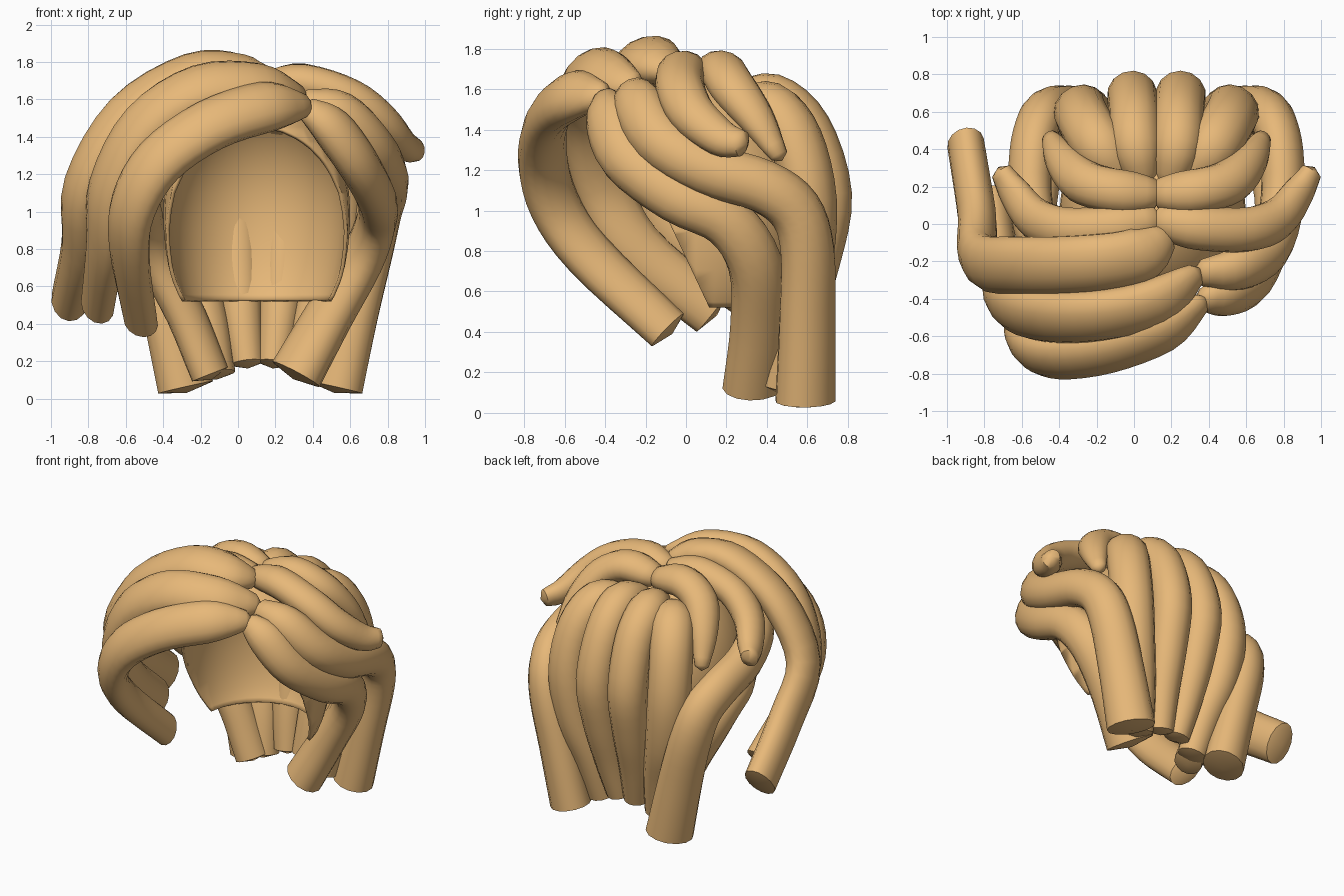
import bpy, bmesh, math
from mathutils import Vector

if "Cube" in bpy.data.objects:
    bpy.data.objects.remove(bpy.data.objects["Cube"])

AXIS = 0.12                      # mirror plane of the back hair
CENTRE = Vector((0.1, 0.03, 0.95))

mat = bpy.data.materials.new("hair_colour")
mat.diffuse_color = (0.8, 0.48, 0.19, 1)
mat.use_nodes = True
mat.node_tree.nodes["Principled BSDF"].inputs["Base Color"].default_value = mat.diffuse_color


def finish(name, bm):
    bmesh.ops.recalc_face_normals(bm, faces=bm.faces[:])
    me = bpy.data.meshes.new(name)
    bm.to_mesh(me)
    bm.free()
    ob = bpy.data.objects.new(name, me)
    bpy.context.collection.objects.link(ob)
    me.materials.append(mat)
    bpy.ops.object.select_all(action='DESELECT')
    ob.select_set(True)
    bpy.context.view_layer.objects.active = ob
    bpy.ops.object.shade_smooth_by_angle(angle=math.radians(50))
    return ob


def spline(pts, steps=4):
    p = [pts[0] * 2 - pts[1]] + pts + [pts[-1] * 2 - pts[-2]]
    out = []
    for i in range(1, len(p) - 2):
        a, b, c, d = p[i - 1:i + 3]
        for s in range(steps):
            t = s / steps
            out.append(0.5 * (2 * b + (c - a) * t + (2 * a - 5 * b + 4 * c - d) * t * t
                              + (3 * b - a - 3 * c + d) * t ** 3))
    return out + [pts[-1]]


def lock(name, pts, width, thick, start=0.55, end=0.9, sides=14):
    """Oval tube along a path, its flat side turned away from the head."""
    path = spline([Vector(p) for p in pts])
    n = len(path) - 1
    bm = bmesh.new()
    rings = []
    for i, p in enumerate(path):
        tan = (path[min(i + 1, n)] - path[max(i - 1, 0)]).normalized()
        out = p - CENTRE
        out.z *= 0.6
        side = tan.cross(out).normalized()
        out = side.cross(tan).normalized()
        t = i / n
        k = min(1, start + (1 - start) * math.sin(min(1, t / 0.2) * math.pi / 2))
        k *= 1 - (1 - end) * max(0, (t - 0.5) / 0.5) ** 1.5
        ring = []
        for j in range(sides):
            a = 2 * math.pi * j / sides
            ring.append(bm.verts.new(p + side * (math.cos(a) * width * k)
                                     + out * (math.sin(a) * thick * k)))
        rings.append((ring, p, tan))
    for (r0, _, _), (r1, _, _) in zip(rings, rings[1:]):
        for j in range(sides):
            m = (j + 1) % sides
            bm.faces.new((r0[j], r0[m], r1[m], r1[j]))
    # slightly domed ends
    for (ring, p, tan), d in ((rings[0], -0.05), (rings[-1], 0.03)):
        tip = bm.verts.new(p + tan * d)
        for j in range(sides):
            bm.faces.new((ring[j], ring[(j + 1) % sides], tip))
    return finish(name, bm)


def pair(name, pts, width, thick, **kw):
    lock(name + "_right", pts, width, thick, **kw)
    lock(name + "_left", [(2 * AXIS - x, y, z) for x, y, z in pts], width, thick, **kw)


# swept fringe on the left
lock("fringe_front", [(0.36, -0.42, 1.57), (0.15, -0.57, 1.56), (-0.15, -0.68, 1.46),
                      (-0.42, -0.71, 1.27), (-0.56, -0.65, 1.03), (-0.58, -0.48, 0.78),
                      (-0.52, -0.09, 0.41)], 0.15, 0.105, start=0.45, end=0.8)
lock("fringe_middle", [(0.33, -0.27, 1.62), (0.12, -0.42, 1.66), (-0.2, -0.49, 1.65),
                       (-0.5, -0.49, 1.46), (-0.68, -0.42, 1.13), (-0.71, -0.25, 0.82),
                       (-0.75, 0.13, 0.5)], 0.16, 0.11, start=0.45, end=0.8)
lock("fringe_top", [(0.17, -0.07, 1.69), (0.02, -0.17, 1.73), (-0.25, -0.21, 1.73),
                    (-0.6, -0.22, 1.52), (-0.82, -0.19, 1.15), (-0.84, 0.05, 0.82),
                    (-0.9, 0.43, 0.53)], 0.16, 0.11, start=0.5)

# long side locks
lock("side_lock_front_right", [(0.37, -0.4, 1.55), (0.5, -0.38, 1.45), (0.64, -0.3, 1.26),
                               (0.74, -0.05, 1.07), (0.74, 0.2, 0.95), (0.66, 0.34, 0.74),
                               (0.49, 0.36, 0.45), (0.31, 0.33, 0.13)], 0.13, 0.105, end=1.25)
lock("side_lock_front_left", [(-0.5, -0.02, 1.07), (-0.5, 0.2, 0.95), (-0.43, 0.34, 0.74),
                              (-0.28, 0.38, 0.45), (-0.15, 0.38, 0.13)], 0.12, 0.1, end=0.95)
pair("side_lock_rear", [(0.36, -0.26, 1.59), (0.55, -0.24, 1.53), (0.72, -0.13, 1.35),
                        (0.79, 0.1, 1.21), (0.79, 0.38, 1.12), (0.75, 0.54, 1.0),
                        (0.7, 0.6, 0.8), (0.61, 0.6, 0.45), (0.52, 0.59, 0.06)],
     0.135, 0.115, end=1.2)

# short crown locks
pair("crown_lock_front", [(0.13, 0.02, 1.67), (0.35, -0.02, 1.69), (0.6, -0.03, 1.61),
                          (0.77, 0.03, 1.48), (0.88, 0.17, 1.36), (0.95, 0.28, 1.33)],
     0.12, 0.1, start=0.7, end=0.55)
pair("crown_lock_rear", [(0.13, 0.16, 1.66), (0.35, 0.18, 1.69), (0.52, 0.23, 1.61),
                         (0.63, 0.35, 1.45), (0.69, 0.46, 1.27)],
     0.12, 0.1, start=0.7, end=0.4)

# back locks
pair("back_lock_inner", [(0.19, 0.22, 1.54), (0.23, 0.42, 1.55), (0.24, 0.59, 1.4),
                         (0.25, 0.69, 1.08), (0.24, 0.64, 0.75), (0.22, 0.56, 0.45),
                         (0.19, 0.5, 0.19)], 0.135, 0.13, end=0.65)
pair("back_lock_outer", [(0.3, 0.25, 1.51), (0.42, 0.41, 1.51), (0.5, 0.54, 1.35),
                         (0.53, 0.61, 1.05), (0.49, 0.59, 0.7), (0.41, 0.52, 0.4),
                         (0.36, 0.46, 0.13)], 0.145, 0.13, end=0.75)

# scalp cap, open at the face
bm = bmesh.new()
bmesh.ops.create_uvsphere(bm, u_segments=32, v_segments=20, radius=1)
for v in bm.verts:
    r = math.hypot(v.co.x, v.co.y)
    if v.co.z < 0 and r > 1e-4:
        k = r ** 0.5 / r
        v.co.x *= k
        v.co.y *= k
    v.co = Vector((0.1 + v.co.x * 0.5, 0.05 + v.co.y * 0.54, 1.0 + v.co.z * 0.64))
for co, no in (((0, 0, 0.52), (0, 0, 1)), ((0, 0.04, 0.68), (0, 1, 0.47))):
    bmesh.ops.bisect_plane(bm, geom=bm.verts[:] + bm.edges[:] + bm.faces[:],
                           plane_co=co, plane_no=no, clear_inner=True)
cap = finish("scalp_cap", bm)
shell = cap.modifiers.new("thickness", 'SOLIDIFY')
shell.thickness = 0.02
